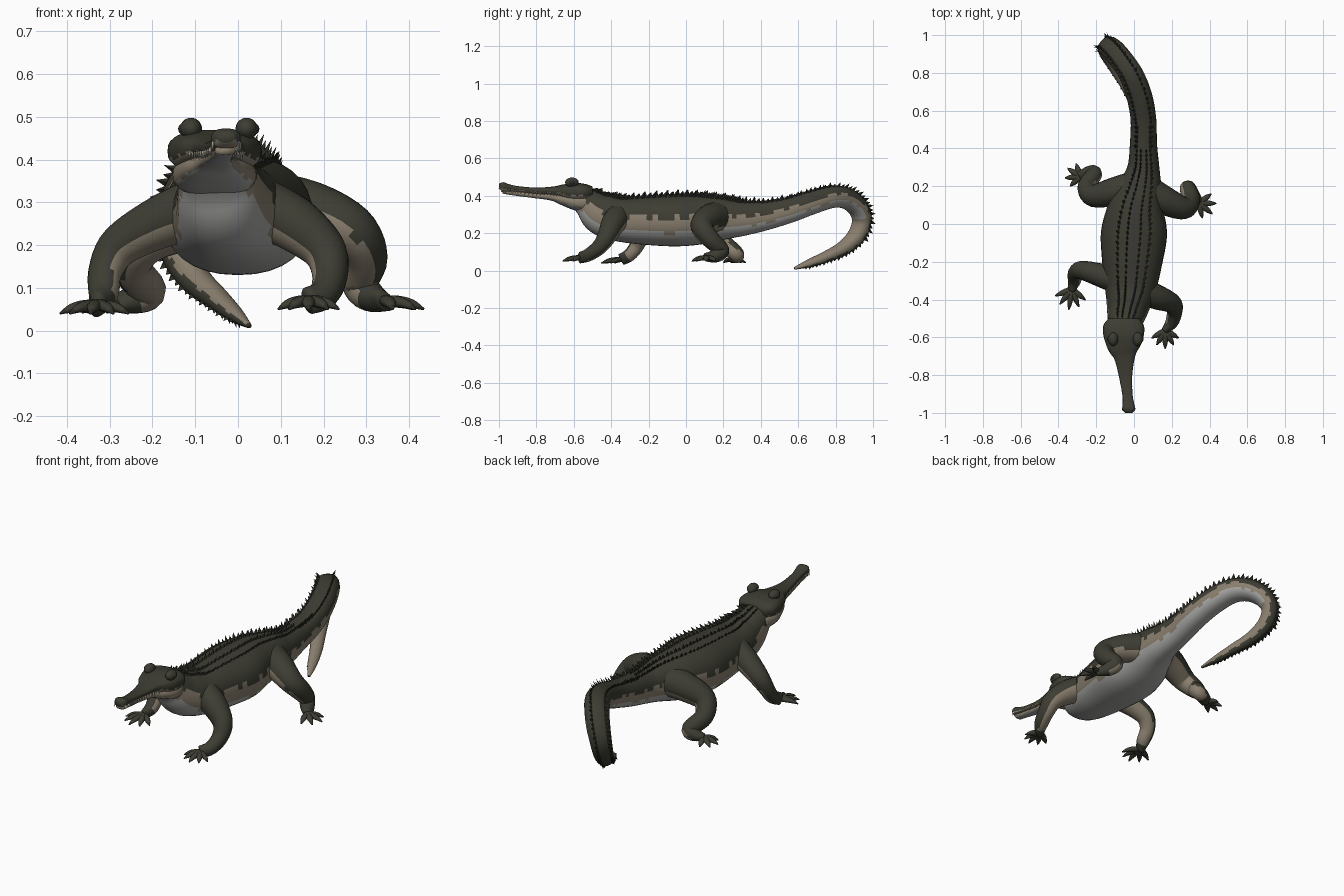
import bpy, bmesh, math
from mathutils import Vector

cube = bpy.data.objects.get("Cube")
if cube:
    bpy.data.objects.remove(cube, do_unlink=True)


def material(name, rgb):
    mat = bpy.data.materials.new(name)
    mat.use_nodes = True
    mat.diffuse_color = (*rgb, 1)
    mat.node_tree.nodes["Principled BSDF"].inputs["Base Color"].default_value = (*rgb, 1)
    return mat


SKIN = [material("dark olive hide", (.046, .046, .033)),
        material("tan flank", (.25, .21, .155)),
        material("pale grey belly", (.38, .38, .37)),
        material("blackish scutes", (.028, .028, .021)),
        material("ivory teeth", (.5, .47, .38))]
DARK, TAN, PALE, SCUTE, IVORY = range(len(SKIN))


def finish(name, bm, smooth=True):
    bmesh.ops.recalc_face_normals(bm, faces=bm.faces)
    mesh = bpy.data.meshes.new(name)
    bm.to_mesh(mesh)
    bm.free()
    for mat in SKIN:
        mesh.materials.append(mat)
    obj = bpy.data.objects.new(name, mesh)
    bpy.context.collection.objects.link(obj)
    mesh.polygons.foreach_set("use_smooth", [smooth] * len(mesh.polygons))
    return obj


def spline(rows, steps):
    """Smooth curve through rows of position and half sizes."""
    rows = [Vector(r) for r in rows]
    out = []
    for i in range(len(rows) - 1):
        a, b, c, d = (rows[min(max(k, 0), len(rows) - 1)] for k in range(i - 1, i + 3))
        for s in range(steps):
            t = s / steps
            out.append(b + (c - a) * t / 2 + (a - b * 2.5 + c * 2 - d / 2) * t * t
                       + (b * 1.5 - a / 2 - c * 1.5 + d / 2) * t ** 3)
    return out + [rows[-1]]


def frames(rows, steps):
    """Centre, side, up, tangent, half width and half height at every ring."""
    pts = spline(rows, steps)
    side, out = None, []
    for i, p in enumerate(pts):
        ahead, behind = pts[min(i + 1, len(pts) - 1)], pts[max(i - 1, 0)]
        tan = Vector(ahead[:3]) - Vector(behind[:3])
        tan.normalize()
        side = tan.cross(Vector((0, 0, 1))) if side is None else side - tan * side.dot(tan)
        side.normalize()
        out.append((Vector(p[:3]), side.copy(), side.cross(tan), tan, p[3], p[4]))
    return out


def on_ring(frame, angle, power=1):
    p, side, up, _, w, h = frame
    s, c = math.sin(angle), math.cos(angle)
    return (p + side * w * math.copysign(abs(s) ** power, s)
            + up * h * math.copysign(abs(c) ** power, c))


def loft(name, rows, rule, steps=5, sides=32, power=1):
    """Skin rings along a path; rule(height, normal, progress) picks the colour."""
    fr = frames(rows, steps)
    bm = bmesh.new()
    turn = math.tau / sides
    rings = [[bm.verts.new(on_ring(f, j * turn, power)) for j in range(sides)] for f in fr]
    for i in range(len(rings) - 1):
        wobble = .07 * math.sin(i * 1.7) + .06 * math.sin(i * .6)
        for j in range(sides):
            k = (j + 1) % sides
            face = bm.faces.new((rings[i][j], rings[i][k], rings[i + 1][k], rings[i + 1][j]))
            a = (j + .5) * turn
            normal = fr[i][1] * math.sin(a) + fr[i][2] * math.cos(a)
            face.material_index = rule(math.cos(a) + wobble, normal, i / len(rings))
    for ring in (rings[0], rings[-1]):
        bm.faces.new(ring).material_index = ring[0].link_faces[0].material_index
    return finish(name, bm), fr


def spike(bm, base, along, across, tip, index):
    """Small four sided pyramid."""
    top = bm.verts.new(tip)
    ring = [bm.verts.new(base + v) for v in (along, across, -along, -across)]
    for a, b in zip(ring, ring[1:] + ring[:1]):
        bm.faces.new((a, b, top)).material_index = index


# Trunk and curled tail in one sweep
def trunk_colour(height, normal, t):
    if height > .1:
        return DARK
    return TAN if height > (-.42 if t < .72 else -1.2) else PALE


trunk = [(-.06, -.58, .4, .075, .06), (-.05, -.52, .36, .09, .085), (-.035, -.45, .305, .11, .115),
         (-.02, -.35, .275, .135, .12), (-.01, -.2, .27, .16, .133), (0, -.05, .27, .175, .14),
         (.01, .08, .275, .15, .134), (.035, .2, .28, .115, .115), (.05, .3, .28, .085, .095),
         (.05, .42, .295, .072, .08), (.05, .55, .325, .068, .07), (.03, .67, .365, .068, .065),
         (-.01, .78, .395, .065, .06), (-.06, .86, .385, .062, .055), (-.11, .92, .335, .06, .05),
         (-.14, .94, .265, .055, .045), (-.135, .91, .185, .05, .043), (-.1, .84, .12, .04, .036),
         (-.05, .75, .075, .032, .028), (-.01, .66, .04, .024, .02), (.025, .58, .012, .008, .006)]
_, body = loft("trunk_and_tail", trunk, trunk_colour, power=.9)

# Rows of raised scutes down the back and the double crest of the tail
bm = bmesh.new()
for i, f in enumerate(body[4:-4]):
    t = i / len(body)
    inner = .16 if t < .4 else .55
    size = .026 if t < .75 else .026 * (1.3 - t)
    for angle in (inner, -inner, .45, -.45) if t < .45 else (inner, -inner):
        base = on_ring(f, angle, .9)
        out = (base - f[0]).normalized()
        high = size * (1 if i % 2 else .65)
        spike(bm, base - out * .006, f[3] * .015, f[1] * .007,
              base + out * high + f[3] * .012, SCUTE)
finish("back_scutes", bm, False)


# Head: broad skull running into a thin snout with a knob on the tip
def skull_colour(height, normal, t):
    return DARK if height > -.3 else TAN


def jaw_colour(height, normal, t):
    return TAN if height > -.5 else PALE


skull = [(-.055, -.5, .42, .08, .03), (-.055, -.54, .42, .108, .044), (-.055, -.6, .42, .105, .05),
         (-.055, -.66, .425, .083, .036), (-.05, -.71, .428, .055, .022), (-.045, -.8, .428, .036, .016),
         (-.035, -.9, .437, .027, .015), (-.03, -.95, .445, .03, .018),
         (-.028, -.98, .45, .034, .023), (-.028, -1, .452, .02, .013)]
_, snout = loft("skull_and_snout", skull, skull_colour, power=.75)
jaw = [(-.055, -.5, .36, .085, .05), (-.055, -.58, .365, .098, .045), (-.055, -.66, .38, .075, .03),
       (-.05, -.72, .393, .045, .018), (-.045, -.82, .402, .03, .013),
       (-.035, -.92, .414, .024, .012), (-.03, -.98, .422, .024, .01)]
loft("lower_jaw", jaw, jaw_colour, power=.8)

# Teeth along both edges of the snout
bm = bmesh.new()
for f in snout[18:-4]:
    for sign in (-1, 1):
        base = f[0] + f[1] * f[4] * sign * .9 - f[2] * f[5] * .4
        spike(bm, base, f[3] * .004, f[1] * .004, base - f[2] * .022 + f[1] * sign * .004, IVORY)
finish("teeth", bm, False)

# Raised brows with a dark eye on the outer side
for label, x, sign in (("right", -.11, -1), ("left", .02, 1)):
    for part, shift, radius, index in (("brow", 0, .026, DARK), ("eye", .016, .014, SCUTE)):
        bm = bmesh.new()
        bmesh.ops.create_uvsphere(bm, u_segments=16, v_segments=10, radius=radius)
        for v in bm.verts:
            v.co.y *= 1.4
            v.co += Vector((x + sign * shift, -.61, .472))
        for face in bm.faces:
            face.material_index = index
        finish(label + "_" + part, bm)


# Legs: hip to palm as (x, y, z, radius), with a fan of clawed toes
def make_leg(name, path, heading, spread, count, length, bias):
    bias = Vector(bias).normalized()

    def leg_colour(height, normal, t):
        return DARK if t > .8 or normal.dot(bias) > -.1 else TAN

    rows = [(x, y, z, r, r) for x, y, z, r in path]
    rows[-1] = (*rows[-1][:4], rows[-1][3] * .6)
    loft(name, rows, leg_colour, sides=20)
    palm = Vector(path[-1][:3])
    for n in range(count):
        u = 2 * n / (count - 1) - 1
        a = math.radians(heading + u * spread)
        d = Vector((math.cos(a), math.sin(a), 0))
        reach = length * (1 - .15 * abs(u))
        toe = []
        for k, drop, r in ((-.1, 0, .016), (.35, .002, .017), (.7, .008, .013), (1, .02, .003)):
            toe.append((*(palm + d * reach * k - Vector((0, 0, drop))), r, r * .8))
        loft(f"{name}_toe_{n + 1}", toe, lambda h, nrm, t: SCUTE if t > .75 else DARK,
             steps=4, sides=10)


make_leg("left_front_leg",
         [(.05, -.36, .29, .07), (.13, -.39, .25, .065), (.2, -.42, .19, .052),
          (.215, -.46, .13, .042), (.2, -.52, .085, .035), (.165, -.565, .07, .032)],
         -90, 62, 5, .095, (.7, -.4, .6))
make_leg("right_front_leg",
         [(-.08, -.3, .29, .075), (-.18, -.27, .255, .062), (-.275, -.245, .2, .05),
          (-.31, -.26, .14, .04), (-.315, -.3, .085, .035), (-.33, -.345, .06, .032)],
         -98, 60, 5, .11, (-.7, 0, .7))
make_leg("left_hind_leg",
         [(.06, .18, .29, .085), (.17, .12, .275, .075), (.265, .085, .235, .06),
          (.3, .13, .17, .05), (.285, .19, .11, .042), (.31, .16, .08, .036), (.345, .11, .07, .03)],
         -20, 58, 4, .095, (.7, 0, .7))
make_leg("right_hind_leg",
         [(0, .2, .29, .08), (-.11, .17, .265, .075), (-.215, .15, .215, .06),
          (-.25, .2, .15, .048), (-.21, .265, .095, .042), (-.24, .27, .075, .036),
          (-.285, .25, .062, .03)],
         165, 58, 4, .085, (-.7, 0, .7))
